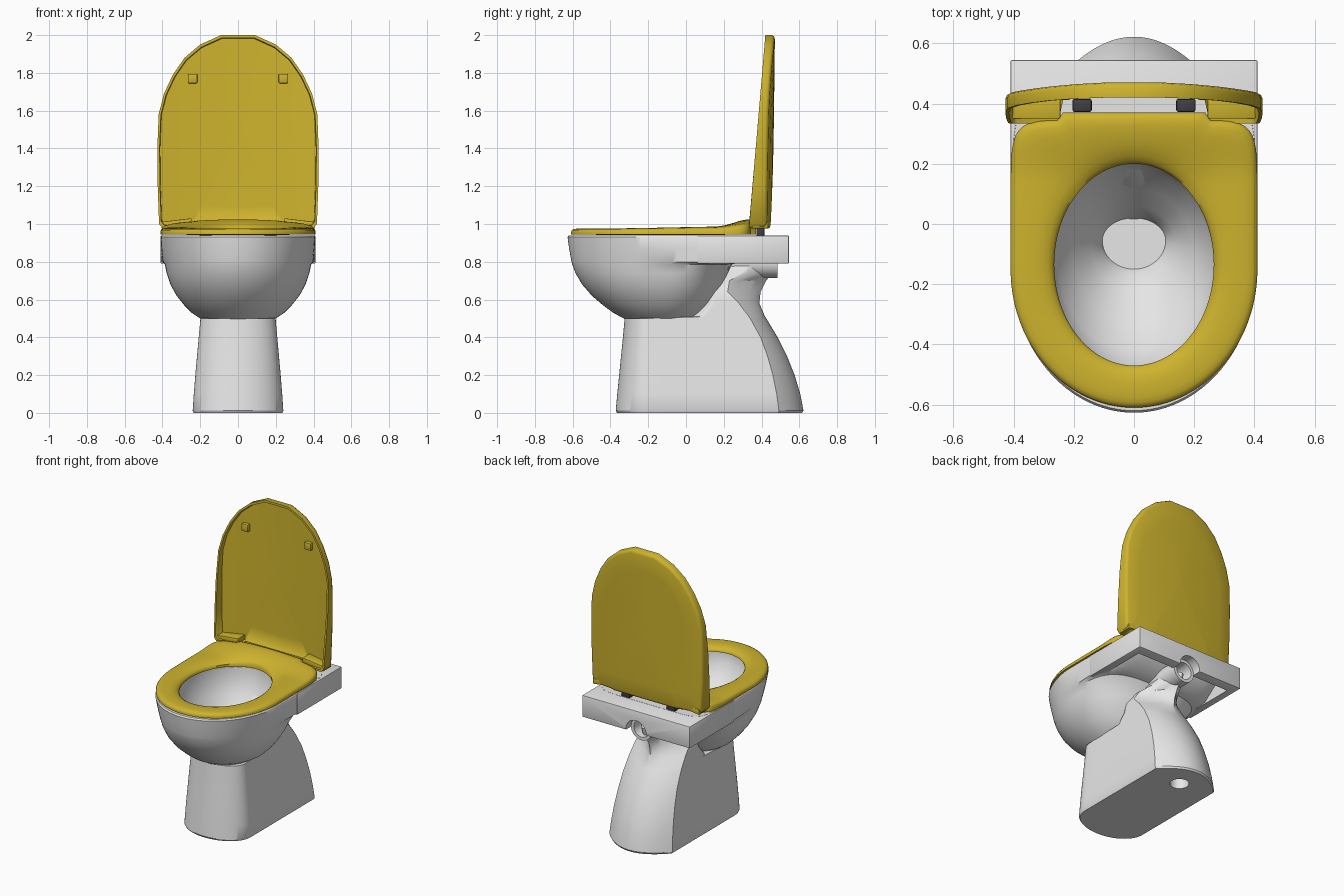
import bpy, bmesh
from math import sin, cos, pi, radians
from mathutils import Vector

if "Cube" in bpy.data.objects:
    bpy.data.objects.remove(bpy.data.objects["Cube"])


def material(name, rgb):
    m = bpy.data.materials.new(name)
    m.use_nodes = True
    m.diffuse_color = (*rgb, 1)
    bsdf = m.node_tree.nodes["Principled BSDF"]
    bsdf.inputs["Base Color"].default_value = (*rgb, 1)
    bsdf.inputs["Roughness"].default_value = 0.5
    return m


WHITE = material("white ceramic", (0.8, 0.8, 0.8))
YELLOW = material("yellow plastic", (0.62, 0.455, 0.027))
DARK = material("dark hinge", (0.05, 0.05, 0.06))


def shade(ob, angle):
    bpy.ops.object.select_all(action='DESELECT')
    ob.select_set(True)
    bpy.context.view_layer.objects.active = ob
    bpy.ops.object.shade_smooth_by_angle(angle=radians(angle))


def finish(name, bm, mat, angle=35):
    bmesh.ops.recalc_face_normals(bm, faces=bm.faces)
    mesh = bpy.data.meshes.new(name)
    bm.to_mesh(mesh)
    bm.free()
    mesh.materials.append(mat)
    ob = bpy.data.objects.new(name, mesh)
    bpy.context.collection.objects.link(ob)
    shade(ob, angle)
    return ob


def loft(name, rings, mat, closed=False, angle=35):
    """Skin a list of equal-length rings; cap the ends unless closed."""
    bm = bmesh.new()
    vs = [[bm.verts.new(p) for p in r] for r in rings]
    n = len(vs[0])
    pairs = list(zip(vs, vs[1:])) + ([(vs[-1], vs[0])] if closed else [])
    for a, b in pairs:
        for i in range(n):
            j = (i + 1) % n
            bm.faces.new((a[i], a[j], b[j], b[i]))
    if not closed:
        bm.faces.new(vs[0])
        bm.faces.new(vs[-1])
    return finish(name, bm, mat, angle)


def box(name, lo, hi, mat, bevel=0.0):
    bm = bmesh.new()
    bmesh.ops.create_cube(bm, size=1)
    for v in bm.verts:
        v.co = [l + (c + 0.5) * (h - l) for c, l, h in zip(v.co, lo, hi)]
    if bevel:
        bmesh.ops.bevel(bm, geom=bm.edges[:], offset=bevel, segments=2,
                        affect='EDGES', profile=0.5)
    return finish(name, bm, mat)


def smooth(v, a, b):
    k = min(max((v - a) / (b - a), 0), 1)
    return k * k * (3 - 2 * k)


def outline(z, w, yf, yc, yb, p=2, n=96, flare=0):
    """Plan outline: elliptical front half, squarer back half, flared sides."""
    pts = []
    for i in range(n):
        c, s = cos(2 * pi * i / n), sin(2 * pi * i / n)
        e = p if s > 0 else 2
        r = (abs(c) ** e + abs(s) ** e) ** (-1 / e)
        y = yc + r * s * (yb - yc if s > 0 else yc - yf)
        pts.append(Vector((w * r * c * (1 + flare * smooth(y, -.3, .1)), y, z)))
    return pts


def foot(z, w, yf, yc, yk, yb, e=2):
    """Pedestal section: round front, straight sides to yk, arched back to yb."""
    front = [(w * cos(a), yc + (yc - yf) * sin(a)) for a in (pi + pi * i / 40 for i in range(41))]
    side = [(w, yc + (yk - yc) * i / 8) for i in range(1, 8)]
    back = [(w * u, yk + (yb - yk) * (1 - abs(u) ** e)) for u in (1 - i / 16 for i in range(33))]
    pts = front + side + back + [(-x, y) for x, y in reversed(side)]
    return [(x, y, z) for x, y in pts]


def disc(r, y, z, n=32):
    return [(r * cos(2 * pi * i / n), y, z + r * sin(2 * pi * i / n)) for i in range(n)]


def cut(ob, cutter):
    mod = ob.modifiers.new("cut", 'BOOLEAN')
    mod.object, mod.operation, mod.solver = cutter, 'DIFFERENCE', 'EXACT'
    bpy.context.view_layer.objects.active = ob
    bpy.ops.object.modifier_apply(modifier=mod.name)
    bpy.data.objects.remove(cutter)
    shade(ob, 32)


# Bowl: outside from the bottom up, over the rim, inside down to the drain
loft("bowl", [
    outline(.48, .17, -.30, -.1, .04),
    outline(.50, .20, -.33, -.1, .08),
    outline(.53, .245, -.385, -.1, .12),
    outline(.57, .285, -.44, -.1, .155),
    outline(.62, .325, -.498, -.1, .185, 2.1),
    outline(.68, .358, -.55, -.1, .21, 2.3),
    outline(.74, .378, -.585, -.1, .225, 2.6),
    outline(.785, .387, -.602, -.1, .24, 3.5),
    outline(.80, .391, -.606, -.1, .30, 6, flare=.04),
    outline(.87, .402, -.619, -.12, .38, 8, flare=.015),
    outline(.93, .408, -.627, -.14, .42, 9),
    outline(.94, .403, -.62, -.14, .42, 9),
    outline(.94, .30, -.51, -.135, .235),
    outline(.93, .29, -.50, -.135, .225),
    outline(.86, .29, -.495, -.135, .22),
    outline(.76, .255, -.42, -.12, .18),
    outline(.68, .20, -.33, -.09, .12),
    outline(.60, .14, -.22, -.07, .06),
    outline(.56, .115, -.17, -.055, .03),
    outline(.53, .105, -.15, -.055, .02),
], WHITE)

# Pedestal with an arched back and the neck that rises to the inlet
pedestal = loft("pedestal", [
    foot(.0, .234, -.365, -.2, .49, .615),
    foot(.012, .24, -.372, -.2, .492, .622),
    foot(.1, .234, -.364, -.2, .48, .605),
    foot(.2, .226, -.354, -.2, .46, .575),
    foot(.3, .217, -.344, -.2, .432, .535),
    foot(.4, .208, -.334, -.2, .395, .485),
    foot(.5, .199, -.325, -.2, .34, .425),
    foot(.51, .198, .0, .1, .333, .418),
    foot(.58, .192, .06, .15, .28, .388, 1.6),
    foot(.64, .185, .1, .15, .22, .395, 1.0),
    foot(.70, .15, .13, .18, .23, .425, .9),
    foot(.74, .1, .16, .22, .3, .455, 1.5),
    foot(.79, .07, .2, .28, .35, .465),
], WHITE, angle=32)
cut(pedestal, loft("outlet_cutter", [outline(z, .06, .38, .44, .50, n=32) for z in (-.1, .2)], WHITE))

# Rear shelf, hollow beneath, open around the bowl, notched for the inlet
shelf = box("rear_shelf", (-.41, .06, .79), (.41, .545, .939), WHITE, .005)
cut(shelf, box("pocket_cutter", (-.36, -.1, .7), (.36, .475, .88), WHITE))
cut(shelf, loft("mouth_cutter", [outline(z, .31, -.5, -.135, .245) for z in (.7, 1.1)], WHITE))
cut(shelf, loft("inlet_cutter", [disc(.078, y, .795) for y in (.4, .7)], WHITE))
loft("inlet_pipe", [disc(.08, .24, .795), disc(.08, .485, .795),
                    disc(.058, .485, .795), disc(.052, .34, .795)], WHITE)

# Seat ring, crowned and ramped up towards the hinge
outer = outline(0, .41, -.61, -.15, .345, 10, n=192)
inner = outline(0, .265, -.47, -.135, .20, n=192)
for point in outer:
    if point.y > .3 and abs(point.x) < .24:
        point.y = .37


def seat_ring(t, z, lift=1.0):
    ring = []
    for a, b in zip(outer, inner):
        p = a.lerp(b, t)
        ramp = .012 * smooth(p.y, -.4, .2) + .04 * smooth(p.y, .14, .37)
        p.z = z + lift * ramp * (1 - .45 * (p.x / .41) ** 2)
        ring.append(p)
    return ring


loft("seat", [seat_ring(0, .945, 0), seat_ring(0, .957), seat_ring(.04, .967),
              seat_ring(.12, .973), seat_ring(.25, .976), seat_ring(.4, .977),
              seat_ring(.55, .977), seat_ring(.7, .975), seat_ring(.85, .969),
              seat_ring(.95, .96), seat_ring(1, .95), seat_ring(1, .943, 0)],
     YELLOW, closed=True, angle=50)

# Open lid: bowed shell with a forward rim
half = [(.09, 2.0), (.2, 1.95), (.283, 1.88), (.345, 1.79), (.392, 1.69), (.42, 1.58),
        (.427, 1.4), (.425, 1.2), (.418, 1.0), (.4, .98), (.26, .98), (.24, .975)]
lid_outline = half + [(-x, z) for x, z in reversed(half)]


def back_y(x, z):
    return .472 - .03 * (x / .42) ** 2 - .015 * (2 - z)


def panel_y(x, z):
    return back_y(x, z) - .022


def rim_y(x, z):
    if z < 1 and abs(x) < .25:
        return back_y(x, z) - .025
    return .335 + .085 * (z - 1)


def lid_ring(scale, depth, shift=0):
    pts = [(x * scale, 1.45 + (z - 1.45) * scale) for x, z in lid_outline]
    return [(x, depth(x, z) - shift, z) for x, z in pts]


def lid_rim(scale):
    return [(x * scale, rim_y(x, z), 1.45 + (z - 1.45) * scale) for x, z in lid_outline]


loft("lid", [lid_ring(s, back_y) for s in (.05, .4, .75, .96)]
     + [lid_ring(.987, back_y, .004), lid_ring(1, back_y, .015), lid_rim(1), lid_rim(.972)]
     + [lid_ring(s, panel_y) for s in (.965, .75, .4, .05)], YELLOW, angle=48)

# Mirrored small parts: bumpers, lid tabs and hinges
for side, s in (("left", 1), ("right", -1)):
    def pair(name, x0, x1, lo, hi, mat, bevel):
        a, b = sorted((s * x0, s * x1))
        return box(side + "_" + name, (a, *lo), (b, *hi), mat, bevel)
    pair("bumper", .215, .265, (.412, 1.745), (.45, 1.795), YELLOW, .005)
    tab = pair("lid_tab", .245, .405, (.35, .995), (.435, 1.03), YELLOW, .004)
    for v in tab.data.vertices:  # slope the tab down towards the outside
        v.co.z -= .12 * (abs(v.co.x) - .25)
    pair("hinge", .14, .205, (.372, .935), (.416, .985), DARK, .008)
